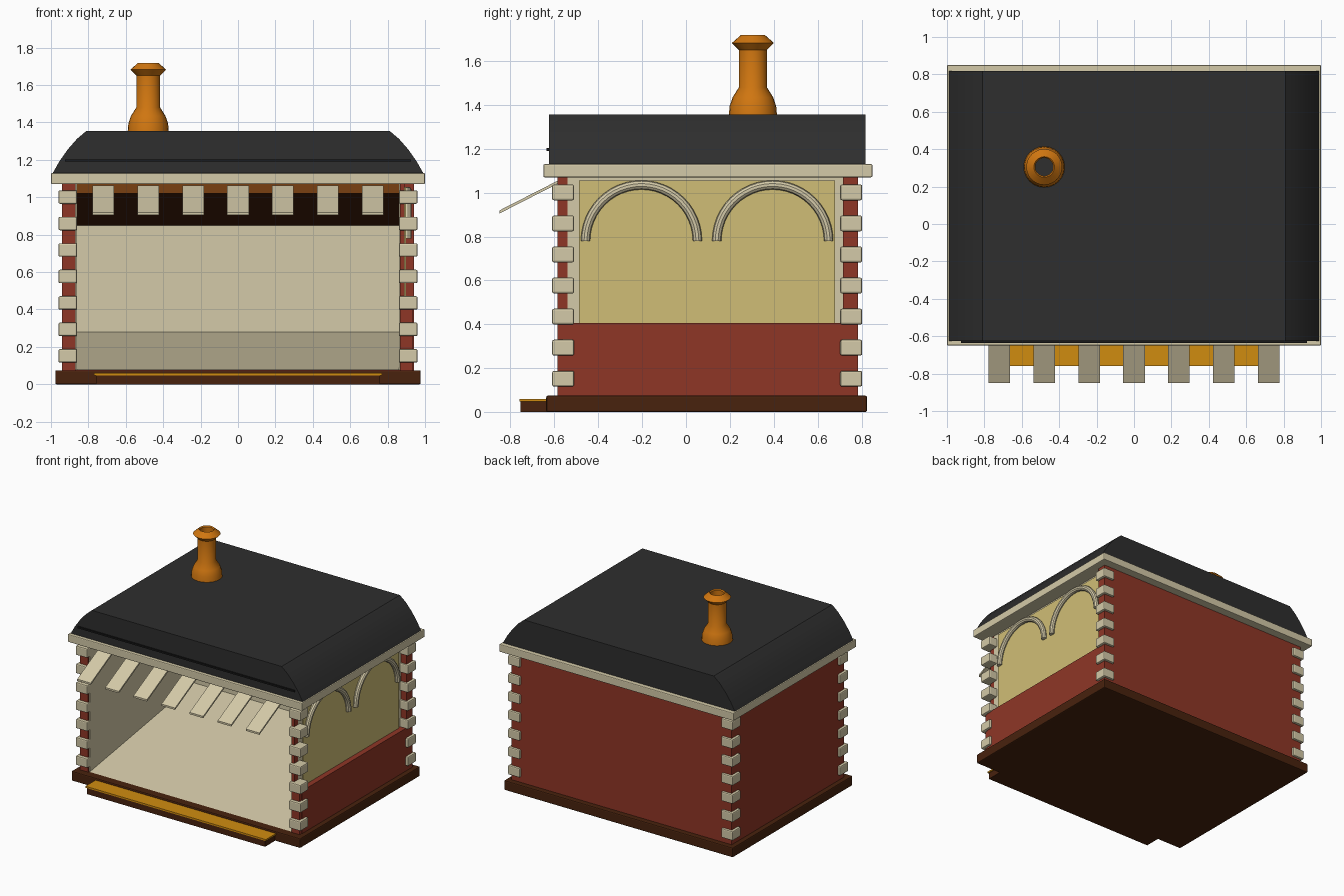
import bpy, bmesh, math

if "Cube" in bpy.data.objects:
    bpy.data.objects.remove(bpy.data.objects["Cube"])


def srgb(r, g, b):
    def lin(c):
        c /= 255
        return c / 12.92 if c <= 0.04045 else ((c + 0.055) / 1.055) ** 2.4
    return (lin(r), lin(g), lin(b), 1)


def material(name, *rgb):
    m = bpy.data.materials.new(name)
    m.diffuse_color = srgb(*rgb)
    m.use_nodes = True
    m.node_tree.nodes["Principled BSDF"].inputs["Base Color"].default_value = m.diffuse_color
    return m


CREAM = material("cream_stone", 212, 202, 168)
RED = material("brick_red", 143, 54, 38)
BROWN = material("dark_brown", 72, 34, 13)
MID = material("warm_brown", 122, 64, 17)
GOLD = material("gold_plank", 208, 140, 16)
COPPER = material("copper", 208, 118, 16)
YELLOW = material("window_yellow", 208, 190, 118)
ROOF = material("roof_charcoal", 46, 46, 46)
BLACK = material("trim_black", 24, 24, 24)


def finish(name, bm, mat, smooth=False, bevel=0):
    bmesh.ops.recalc_face_normals(bm, faces=bm.faces)
    me = bpy.data.meshes.new(name)
    bm.to_mesh(me)
    bm.free()
    me.materials.append(mat)
    ob = bpy.data.objects.new(name, me)
    bpy.context.collection.objects.link(ob)
    if bevel:
        mod = ob.modifiers.new("soft_edges", 'BEVEL')
        mod.width, mod.segments = bevel, 2
    if smooth:
        bpy.ops.object.select_all(action='DESELECT')
        ob.select_set(True)
        bpy.context.view_layer.objects.active = ob
        bpy.ops.object.shade_smooth_by_angle(angle=math.radians(35))
    return ob


def box(name, x, y, z, mat, bevel=0):
    bm = bmesh.new()
    bmesh.ops.create_cube(bm, size=1)
    for v in bm.verts:
        v.co = [a + (b - a) * (c + 0.5) for (a, b), c in zip((x, y, z), v.co)]
    return finish(name, bm, mat, bevel=bevel)


def prism(name, points, axis, lo, hi, mat, smooth=False):
    """Extrude a 2D outline along x (outline in y,z) or along y (outline in x,z)."""
    bm = bmesh.new()

    def place(p, d):
        return (d, p[0], p[1]) if axis == 'x' else (p[0], d, p[1])
    a = [bm.verts.new(place(p, lo)) for p in points]
    b = [bm.verts.new(place(p, hi)) for p in points]
    bm.faces.new(a)
    bm.faces.new(b[::-1])
    for i in range(len(a)):
        j = (i + 1) % len(a)
        bm.faces.new((a[i], a[j], b[j], b[i]))
    return finish(name, bm, mat, smooth)


# Base and front step
box("base", (-0.977, 0.977), (-0.637, 0.825), (0, 0.075), BROWN, 0.008)
box("front_step", (-0.76, 0.76), (-0.755, -0.62), (0, 0.048), BROWN)
box("step_plank", (-0.77, 0.77), (-0.76, -0.637), (0.048, 0.06), GOLD)

# Walls: solid back and left, low wall on the right, front posts
box("back_wall", (-0.94, 0.94), (0.715, 0.785), (0.075, 1.07), RED)
box("left_wall", (-0.94, -0.87), (-0.585, 0.715), (0.075, 1.07), RED)
box("right_low_wall", (0.87, 0.94), (-0.56, 0.72), (0.075, 0.405), RED)
box("right_front_post", (0.865, 0.935), (-0.585, -0.555), (0.075, 0.405), RED)
box("right_upper_post", (0.865, 0.89), (-0.585, -0.54), (0.405, 1.07), RED)

# Interior: sloping floor and ceiling, linings
prism("sloped_floor", [(-0.58, 0.077), (0.69, 0.28), (0.69, 0.077)],
      'x', -0.86, 0.86, CREAM)
prism("sloped_ceiling", [(-0.5, 1.02), (0.69, 0.85), (0.69, 1.07), (-0.5, 1.07)],
      'x', -0.86, 0.86, BROWN)
box("back_lining", (-0.86, 0.86), (0.69, 0.715), (0.077, 1.07), CREAM)
box("left_lining", (-0.87, -0.86), (-0.575, 0.715), (0.077, 1.07), CREAM)
box("right_lining", (0.86, 0.89), (-0.54, 0.715), (0.077, 1.07), CREAM)
box("front_lintel", (-0.86, 0.86), (-0.52, -0.5), (1.02, 1.07), MID)

# Side window panel with two arches
box("window_panel", (0.89, 0.898), (-0.487, 0.68), (0.405, 1.055), YELLOW)


def arch(name, cy, cz=0.78, radius=0.255, tube=0.021, steps=24, sides=10):
    bm = bmesh.new()
    rings = []
    for i in range(steps + 1):
        a = math.pi * i / steps
        ring = []
        for k in range(sides):
            t = 2 * math.pi * k / sides
            r = radius + tube * math.cos(t)
            ring.append(bm.verts.new((0.908 + tube * math.sin(t),
                                      cy + r * math.cos(a), cz + r * math.sin(a))))
        rings.append(ring)
    for p, q in zip(rings, rings[1:]):
        for k in range(sides):
            j = (k + 1) % sides
            bm.faces.new((p[k], p[j], q[j], q[k]))
    bm.faces.new(rings[0])
    bm.faces.new(rings[-1])
    return finish(name, bm, CREAM, True)


arch("front_arch", -0.203)
arch("rear_arch", 0.395)

# Corner stones
for sx in (-1, 1):
    for cy in (-0.56, 0.753):
        for i in range(7):
            z = 0.152 + i * 0.1415
            box("corner_stone", (sx * 0.91 - 0.05, sx * 0.91 + 0.05),
                (cy - 0.05, cy + 0.05), (z - 0.036, z + 0.036), CREAM, 0.008)

# Awning slats
for i in range(7):
    x = (i - 3) * 0.24
    prism("awning_slat", [(-0.85, 0.905), (-0.57, 1.048), (-0.57, 1.062), (-0.85, 0.919)],
          'x', x - 0.058, x + 0.058, CREAM)

# Cornice and curved roof
box("cornice", (-1, 1), (-0.65, 0.85), (1.07, 1.13), CREAM, 0.006)
side = [(0.99, 1.13), (0.955, 1.192), (0.91, 1.256), (0.86, 1.313), (0.81, 1.355)]
prism("roof", side + [(-x, z) for x, z in reversed(side)],
      'y', -0.625, 0.818, ROOF, True)
box("roof_trim", (-0.925, 0.925), (-0.635, -0.62), (1.19, 1.203), BLACK)

# Hollow chimney, turned around its axis
profile = [(0.11, 1.35), (0.106, 1.395), (0.092, 1.435), (0.064, 1.48), (0.064, 1.65),
           (0.096, 1.682), (0.055, 1.718), (0.048, 1.71), (0.048, 1.35)]
bm = bmesh.new()
N = 24
rings = [[bm.verts.new((-0.48 + r * math.cos(2 * math.pi * k / N),
                        0.305 + r * math.sin(2 * math.pi * k / N), z))
          for k in range(N)] for r, z in profile]
for p, q in zip(rings, rings[1:] + rings[:1]):
    for k in range(N):
        j = (k + 1) % N
        bm.faces.new((p[k], p[j], q[j], q[k]))
finish("chimney", bm, COPPER, True)
